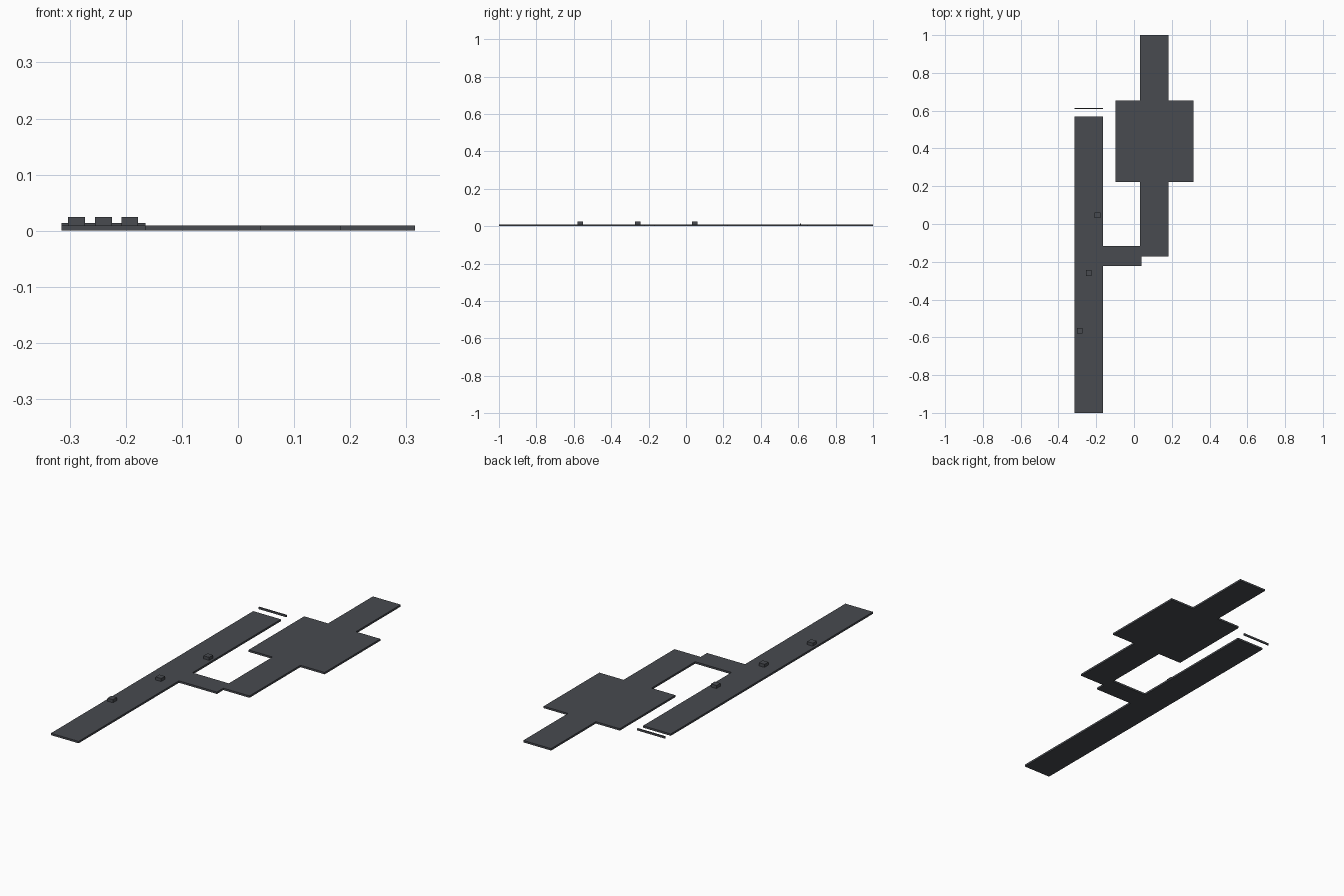
import bpy

if "Cube" in bpy.data.objects:
    bpy.data.objects.remove(bpy.data.objects["Cube"])

# One dark grey for the whole level
grey = bpy.data.materials.new("dark_grey")
grey.diffuse_color = (0.065, 0.070, 0.080, 1)
grey.use_nodes = True
grey.node_tree.nodes["Principled BSDF"].inputs["Base Color"].default_value = grey.diffuse_color


def box(name, x0, x1, y0, y1, z0, z1):
    """Axis-aligned box given by its limits."""
    bpy.ops.mesh.primitive_cube_add(size=1)
    ob = bpy.context.object
    ob.name = name
    ob.location = ((x0 + x1) / 2, (y0 + y1) / 2, (z0 + z1) / 2)
    ob.scale = (x1 - x0, y1 - y0, z1 - z0)
    bpy.ops.object.transform_apply(location=True, rotation=False, scale=True)
    ob.data.materials.append(grey)
    return ob


FLOOR = 0.0095

# Floor slabs: long corridor, link, second corridor, room, exit corridor
box("long_corridor_floor", -0.315, -0.165, -1.0, 0.568, 0, FLOOR)
box("link_floor", -0.165, 0.041, -0.222, -0.117, 0, FLOOR)
box("second_corridor_floor", 0.032, 0.183, -0.172, 0.222, 0, FLOOR)
box("room_floor", -0.098, 0.315, 0.222, 0.653, 0, FLOOR)
box("exit_corridor_floor", 0.032, 0.183, 0.653, 1.0, 0, FLOOR)

# Thin barrier beyond the end of the long corridor
box("end_barrier", -0.315, -0.165, 0.609, 0.614, 0.004, 0.014)

# Small stepping blocks along the long corridor
for i, (x, y) in enumerate([(-0.288, -0.565), (-0.240, -0.259), (-0.193, 0.046)]):
    box(f"block_{i + 1}", x - 0.015, x + 0.015, y - 0.015, y + 0.015, FLOOR, 0.0245)
